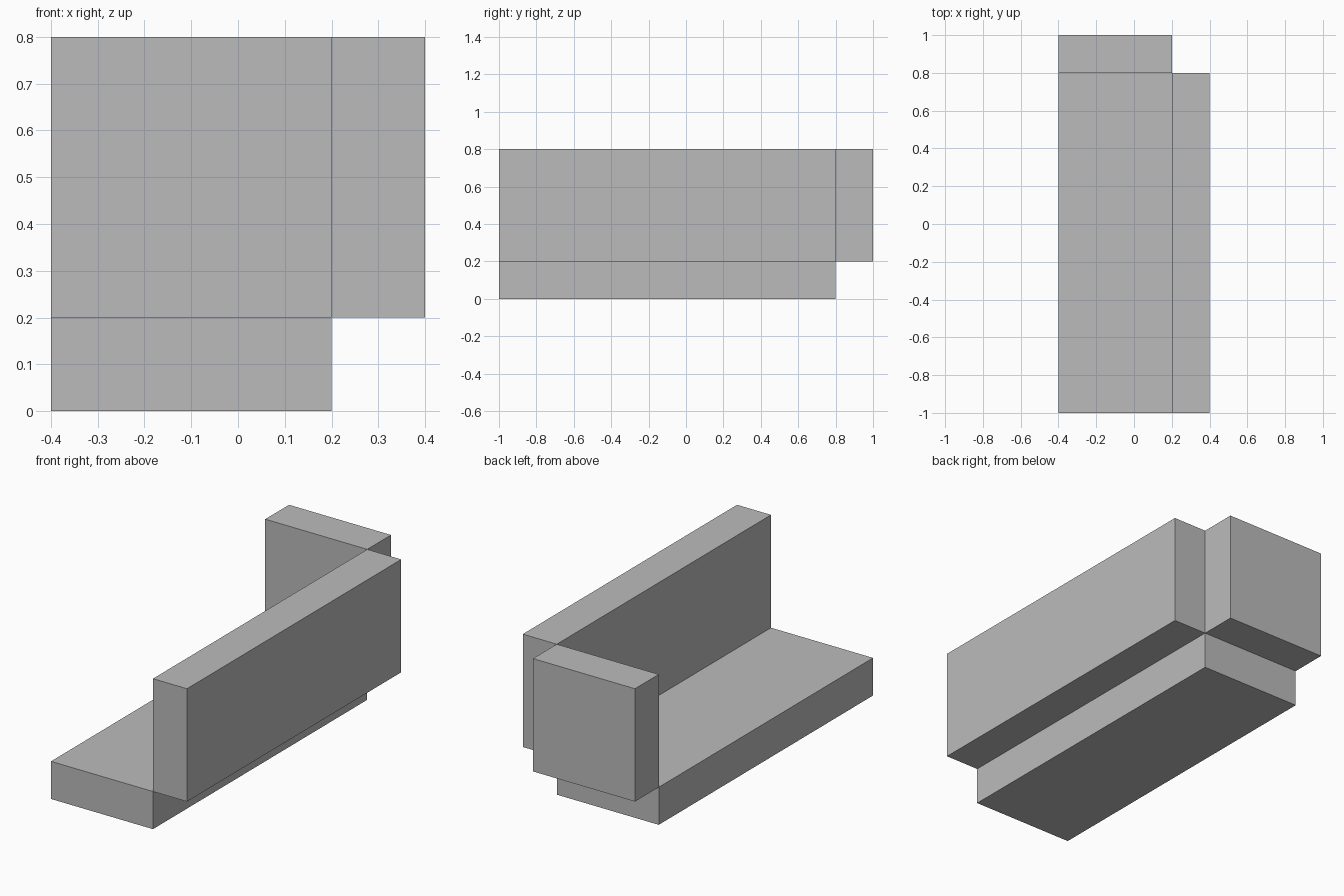
import bpy
from mathutils import Vector

cube = bpy.data.objects.get("Cube")
if cube:
    bpy.data.objects.remove(cube, do_unlink=True)

# Single grey material
GREY = (0.5, 0.5, 0.5, 1.0)
grey = bpy.data.materials.new("plain grey")
grey.use_nodes = True
grey.diffuse_color = GREY
grey.node_tree.nodes["Principled BSDF"].inputs["Base Color"].default_value = GREY


def box(name, low, high):
    """Flat-shaded block spanning two opposite corners."""
    low, high = Vector(low), Vector(high)
    bpy.ops.mesh.primitive_cube_add(size=1, location=(low + high) / 2)
    obj = bpy.context.object
    obj.name = name
    obj.scale = high - low
    bpy.ops.object.transform_apply(location=False, rotation=False, scale=True)
    obj.data.materials.append(grey)
    return obj


# Floor slab, with both walls standing just outside its edges
box("base_slab", (-0.4, -1.0, 0.0), (0.2, 0.8, 0.2))
box("left_wall", (0.2, -1.0, 0.2), (0.4, 0.8, 0.8))
box("back_wall", (-0.4, 0.8, 0.2), (0.2, 1.0, 0.8))
